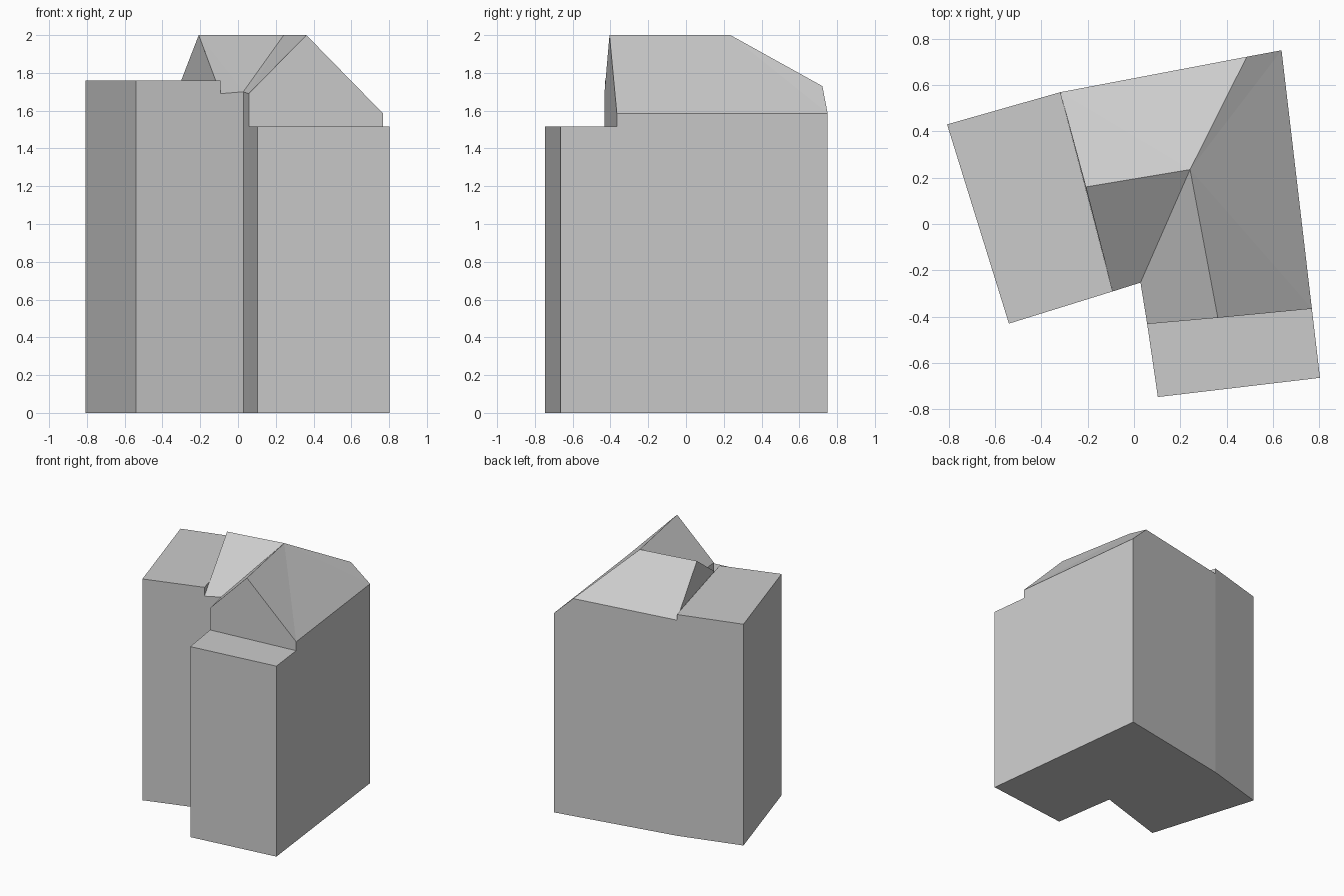
import bpy
from mathutils import Vector

if "Cube" in bpy.data.objects:
    bpy.data.objects.remove(bpy.data.objects["Cube"])

# Plan corners (x, y), counter-clockwise names around the house
A, B = (-0.807, 0.43), (-0.54, -0.43)          # left wing outer corners
T, S = (-0.092, -0.291), (-0.318, 0.569)       # left wing / main house joint
C, J = (0.028, -0.253), (0.057, -0.432)        # inner corner, front joint left
D, E = (0.103, -0.747), (0.803, -0.664)        # front wing outer corners
G, F, W = (0.768, -0.366), (0.637, 0.75), (0.487, 0.722)
P, Q, R = (-0.208, 0.16), (0.242, 0.235), (0.362, -0.405)  # ridge points

LEFT_Z, FRONT_Z, RIDGE_Z = 1.76, 1.515, 2.0
EAVE = {T: 1.69, C: 1.70, J: 1.69, G: 1.585, F: 1.585, W: 1.73, S: 1.715,
        P: RIDGE_Z, Q: RIDGE_Z, R: RIDGE_Z}


def at(p, z):
    return Vector((p[0], p[1], z))


def eave(p):
    return at(p, EAVE[p])


def floor(pts):
    return [at(p, 0) for p in reversed(pts)]


def wall(p, q, zp, zq):
    return [at(p, 0), at(q, 0), at(q, zq), at(p, zp)]


def crossing(p, q, z):
    """Point on the sloping edge p-q at height z."""
    a, b = eave(p), eave(q)
    return a.lerp(b, (z - a.z) / (b.z - a.z))


def build(name, faces):
    index, verts, polys = {}, [], []
    for face in faces:
        poly = []
        for v in face:
            key = tuple(round(c, 4) for c in v)
            if key not in index:
                index[key] = len(verts)
                verts.append(key)
            poly.append(index[key])
        polys.append(poly)
    mesh = bpy.data.meshes.new(name)
    mesh.from_pydata(verts, [], polys)
    mesh.update()
    obj = bpy.data.objects.new(name, mesh)
    bpy.context.collection.objects.link(obj)
    return obj


back_x = crossing(S, P, LEFT_Z)
front_x = crossing(T, P, LEFT_Z)

# Flat left wing, with the low parapet slivers beside the main roof
build("left_wing", [
    floor([A, B, T, S]),
    [at(p, LEFT_Z) for p in (A, B, T, S)],
    *[wall(p, q, LEFT_Z, LEFT_Z) for p, q in ((S, A), (A, B), (B, T))],
    [eave(S), at(S, LEFT_Z), back_x],
    [eave(T), front_x, at(T, LEFT_Z)],
])

# Flat front wing
build("front_wing", [
    floor([J, D, E, G]),
    [at(p, FRONT_Z) for p in (J, D, E, G)],
    *[wall(p, q, FRONT_Z, FRONT_Z) for p, q in ((J, D), (D, E), (E, G))],
])

# Main house walls and the gable ends above the wings
build("main_walls", [
    floor([T, C, J, G, F, W, S]),
    *[wall(p, q, EAVE[p], EAVE[q])
      for p, q in ((T, C), (C, J), (G, F), (F, W), (W, S))],
    [back_x, front_x, eave(P)],
    [at(J, FRONT_Z), at(G, FRONT_Z), eave(G), eave(R), eave(J)],
])

# L-shaped pitched roof around the ridge corner Q
slopes = [(S, P, Q), (S, Q, W), (P, T, C), (P, C, Q), (Q, C, J), (Q, J, R),
          (Q, R, G), (Q, G, F), (Q, F, W)]
build("pitched_roof", [[eave(p) for p in s] for s in slopes])
